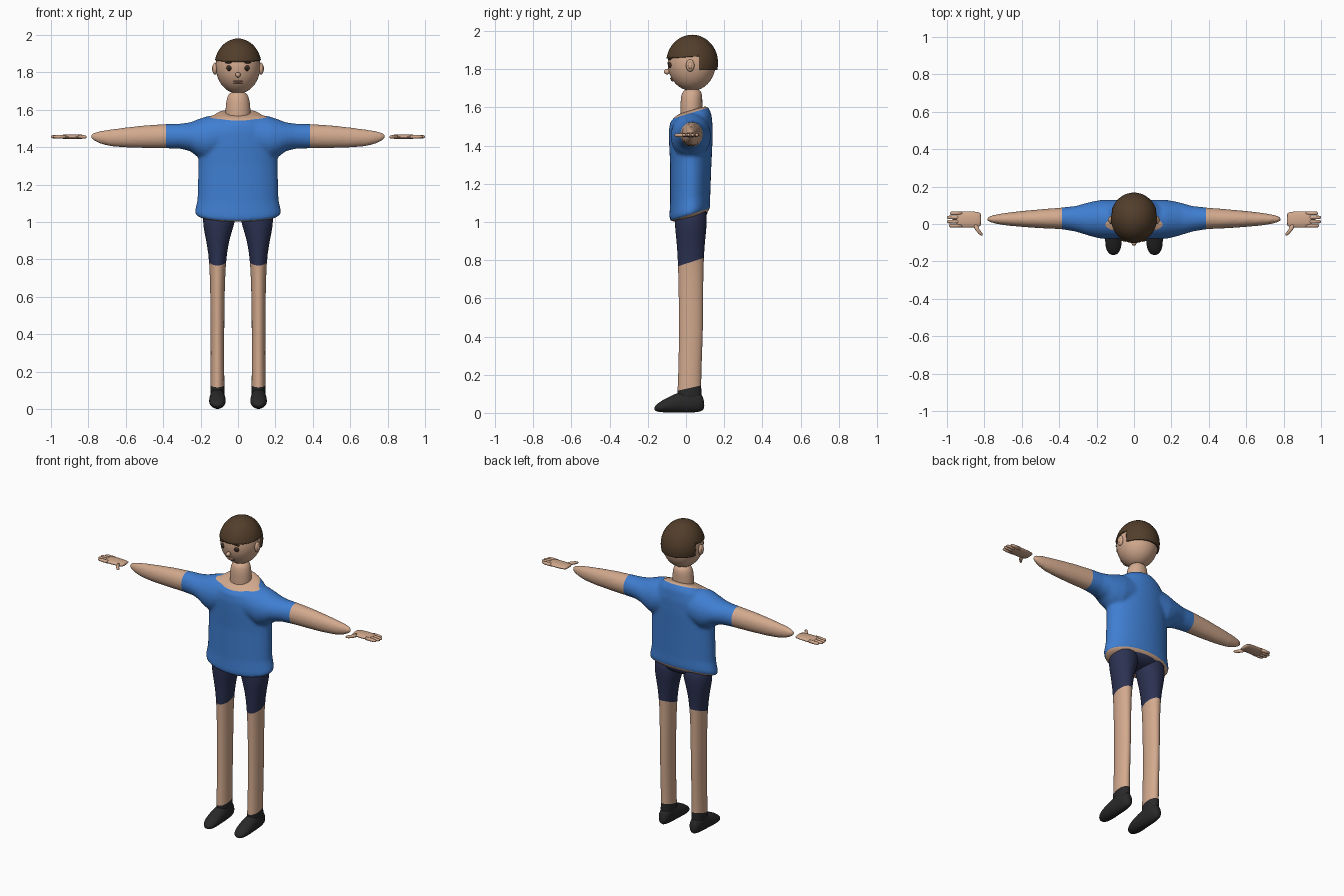
import bpy, bmesh, math
from mathutils import Vector

cube = bpy.data.objects.get("Cube")
if cube:
    bpy.data.objects.remove(cube, do_unlink=True)


def material(name, r, g, b):
    m = bpy.data.materials.new(name)
    m.use_nodes = True
    m.diffuse_color = (r, g, b, 1)
    bsdf = m.node_tree.nodes["Principled BSDF"]
    bsdf.inputs["Base Color"].default_value = (r, g, b, 1)
    bsdf.inputs["Roughness"].default_value = 0.7
    return m


SKIN = material("skin", 0.65, 0.40, 0.27)
BLUE = material("shirt_blue", 0.05, 0.21, 0.64)
NAVY = material("shorts_navy", 0.025, 0.032, 0.085)
BLACK = material("shoe_black", 0.022, 0.022, 0.022)
BROWN = material("hair_brown", 0.085, 0.048, 0.024)
IRIS = material("eye_brown", 0.06, 0.03, 0.018)
LIP = material("lip", 0.50, 0.27, 0.19)


def finish(name, bm, *mats):
    bmesh.ops.recalc_face_normals(bm, faces=bm.faces)
    for f in bm.faces:
        f.smooth = True
    mesh = bpy.data.meshes.new(name)
    bm.to_mesh(mesh)
    bm.free()
    ob = bpy.data.objects.new(name, mesh)
    bpy.context.collection.objects.link(ob)
    for m in mats:
        mesh.materials.append(m)
    return ob


def loft(bm, rings, axis="z", side=1, n=24):
    """Capped ellipse rings: (position, c1, c2, r1, r2[, tilt])."""
    loops = []
    for ring in rings:
        p, c1, c2, r1, r2 = ring[:5]
        tilt = ring[5] if len(ring) > 5 else 0
        loop = []
        for i in range(n):
            a = math.tau * i / n
            u, v = c1 + r1 * math.cos(a), c2 + r2 * math.sin(a)
            q = p + tilt * (v - c2)
            x, y, z = {"z": (u, v, q), "x": (q, u, v), "y": (u, q, v)}[axis]
            loop.append(bm.verts.new((side * x, y, z)))
        loops.append(loop)
    for a, b in zip(loops, loops[1:]):
        for i in range(n):
            j = (i + 1) % n
            bm.faces.new((a[i], a[j], b[j], b[i]))
    bm.faces.new(loops[0])
    bm.faces.new(loops[-1])


def ball(name, center, radii, mat, seg=24):
    bm = bmesh.new()
    bmesh.ops.create_uvsphere(bm, u_segments=seg, v_segments=seg // 2 + 2, radius=1)
    for v in bm.verts:
        v.co = Vector(c + r * k for c, r, k in zip(center, radii, v.co))
    return finish(name, bm, mat)


def bake(ob):
    """Apply modifiers and return the result as an editable bmesh."""
    bpy.context.view_layer.update()
    dep = bpy.context.evaluated_depsgraph_get()
    mesh = bpy.data.meshes.new_from_object(ob.evaluated_get(dep))
    bm = bmesh.new()
    bm.from_mesh(mesh)
    bpy.data.objects.remove(ob, do_unlink=True)
    bpy.data.meshes.remove(mesh)
    return bm


def cut(bm, co, no):
    geom = bm.verts[:] + bm.edges[:] + bm.faces[:]
    bmesh.ops.bisect_plane(bm, geom=geom, plane_co=co, plane_no=no, dist=1e-5)


def height(z0, y0, slope):
    """Sloped plane: position, normal and a signed height test."""
    co, no = Vector((0, y0, z0)), Vector((0, -slope, 1))
    return co, no, lambda p: (p - co).dot(no)


def subdivide(ob, levels=1):
    ob.modifiers.new("smooth", "SUBSURF").levels = levels
    return bake(ob)


# torso and arms, blended into one surface
bm = bmesh.new()
loft(bm, [(1.024, 0, .02, .195, .09, .27), (1.04, 0, .02, .228, .105, .28),
          (1.06, 0, .02, .23, .107, .28), (1.12, 0, .022, .217, .105, .15),
          (1.3, 0, .025, .212, .108), (1.42, 0, .025, .21, .114),
          (1.49, 0, .025, .2, .115, .1), (1.545, 0, .025, .16, .108, .2),
          (1.58, 0, .03, .115, .085, .3), (1.586, 0, .03, .08, .06, .3)], n=40)
body = finish("body_base", bm)
arm_rings = [(.1, .025, 1.46, .105, .115), (.17, .025, 1.447, .105, .118),
             (.22, .026, 1.449, .095, .098), (.257, .027, 1.456, .085, .077),
             (.31, .028, 1.459, .069, .067), (.39, .03, 1.459, .058, .065),
             (.5, .028, 1.456, .051, .061), (.6, .027, 1.452, .043, .054),
             (.685, .026, 1.450, .034, .045), (.74, .026, 1.453, .025, .034),
             (.775, .026, 1.456, .015, .02), (.788, .026, 1.457, .006, .008)]
bm = bmesh.new()
bm.from_mesh(body.data)
for s in (1, -1):
    loft(bm, arm_rings, "x", s)
bpy.data.objects.remove(body, do_unlink=True)
body = finish("body_base", bm)
remesh = body.modifiers.new("blend", "REMESH")
remesh.mode = "VOXEL"
remesh.voxel_size = 0.009
relax = body.modifiers.new("relax", "SMOOTH")
relax.factor, relax.iterations = 0.5, 8
bm = bake(body)
collar = height(1.572, .03, .31)
hem = height(1.039, .02, .32)
for co, no, _ in (collar, hem):
    cut(bm, co, no)
for s in (1, -1):
    cut(bm, (s * .385, 0, 0), (1, 0, 0))
for f in bm.faces:
    c = f.calc_center_median()
    f.material_index = int(abs(c.x) < .385 and collar[2](c) < 0 < hem[2](c))
finish("shirt_and_arms", bm, SKIN, BLUE)

# neck
bm = bmesh.new()
loft(bm, [(1.53, 0, .028, .068, .058), (1.55, 0, .028, .068, .058),
          (1.62, 0, .028, .067, .058), (1.665, 0, .03, .06, .056),
          (1.69, 0, .032, .048, .046), (1.70, 0, .032, .02, .02)])
finish("neck", subdivide(finish("neck_base", bm)), SKIN)

# pelvis and legs
ball("pelvis", (0, .027, 1.06), (.18, .088, .058), NAVY)
leg_rings = [(1.1, .095, .025, .09, .085), (1.0, .102, .025, .088, .085),
             (.95, .107, .025, .074, .081), (.88, .109, .025, .057, .073),
             (.78, .109, .025, .043, .067), (.6, .11, .026, .038, .064),
             (.45, .11, .026, .037, .064), (.3, .11, .023, .036, .061),
             (.15, .11, .018, .037, .061), (.1, .11, .018, .038, .064),
             (.05, .11, .018, .038, .064)]
shoe_rings = [(.096, .11, .04, .012, .016), (.085, .11, .056, .03, .048),
              (.04, .11, .062, .039, .062), (-.03, .11, .056, .042, .056),
              (-.085, .11, .044, .046, .043), (-.13, .11, .033, .042, .03),
              (-.157, .11, .025, .027, .018), (-.166, .11, .023, .01, .007)]
cuff = height(.79, .025, .33)
ankle = height(.13, .018, .22)
for s, side in ((1, "left"), (-1, "right")):
    bm = bmesh.new()
    loft(bm, leg_rings, "z", s)
    bm = subdivide(finish("leg_base", bm))
    for co, no, _ in (cuff, ankle):
        cut(bm, co, no)
    for f in bm.faces:
        c = f.calc_center_median()
        f.material_index = 1 if cuff[2](c) > 0 else 2 if ankle[2](c) < 0 else 0
    finish(side + "_leg", bm, SKIN, NAVY, BLACK)
    bm = bmesh.new()
    loft(bm, shoe_rings, "y", s)
    finish(side + "_shoe", subdivide(finish("shoe_base", bm)), BLACK)

    # hand: palm, four fingers and a thumb
    bm = bmesh.new()
    loft(bm, [(.818, .024, 1.456, .03, .006), (.824, .024, 1.456, .041, .011),
              (.88, .024, 1.456, .044, .014), (.935, .024, 1.456, .044, .012),
              (.95, .024, 1.456, .04, .008)], "x", s)
    finish(side + "_palm", subdivide(finish("palm_base", bm)), SKIN)
    for i, tip in enumerate((.985, 1.0, 1.0, .99)):
        y = .057 - i * .022
        bm = bmesh.new()
        loft(bm, [(.92, y, 1.456, .01, .01), (.96, y, 1.456, .01, .01),
                  (tip - .008, y, 1.456, .009, .008), (tip, y, 1.456, .004, .004)], "x", s, 12)
        finish(f"{side}_finger_{i + 1}", bm, SKIN)
    bm = bmesh.new()
    loft(bm, [(-.061, .815, 1.455, .005, .004), (-.052, .82, 1.455, .011, .009),
              (-.03, .838, 1.455, .012, .01), (0, .85, 1.455, .013, .01)], "y", s, 12)
    finish(side + "_thumb", bm, SKIN)

    # ear, eye and brow
    ball(side + "_ear", (s * .123, .022, 1.82), (.013, .022, .032), SKIN)
    ball(side + "_inner_ear", (s * .133, .022, 1.82), (.006, .011, .018), SKIN, 16)
    ball(side + "_eye", (s * .047, -.082, 1.823), (.016, .011, .015), IRIS, 16)
    ball(side + "_pupil", (s * .047, -.09, 1.823), (.007, .005, .007), BLACK, 12)
    ball(side + "_brow", (s * .05, -.085, 1.853), (.021, .008, .005), BROWN, 16)

# head and face
ball("head", (0, .03, 1.832), (.119, .126, .145), SKIN, 40)
ball("nose", (0, -.099, 1.787), (.014, .017, .014), SKIN, 16)
ball("upper_lip", (0, -.076, 1.752), (.027, .009, .005), LIP, 16)
ball("lower_lip", (0, -.071, 1.742), (.023, .009, .005), LIP, 16)

# hair cap: short at the front and sides, longer at the back
bm = bake(ball("hair_base", (0, .032, 1.833), (.126, .136, .148), BROWN, 48))
fringe = height(1.858, -.09, .07)
cut(bm, fringe[0], fringe[1])
cut(bm, (0, .072, 0), (0, 1, 0))
cut(bm, (0, 0, 1.795), (0, 0, 1))
bald = []
for f in bm.faces:
    c = f.calc_center_median()
    if fringe[2](c) < 0 and not (c.y > .072 and c.z > 1.795):
        bald.append(f)
bmesh.ops.delete(bm, geom=bald, context="FACES")
hair = finish("hair", bm, BROWN)
shell = hair.modifiers.new("thickness", "SOLIDIFY")
shell.thickness, shell.offset = 0.012, -1
